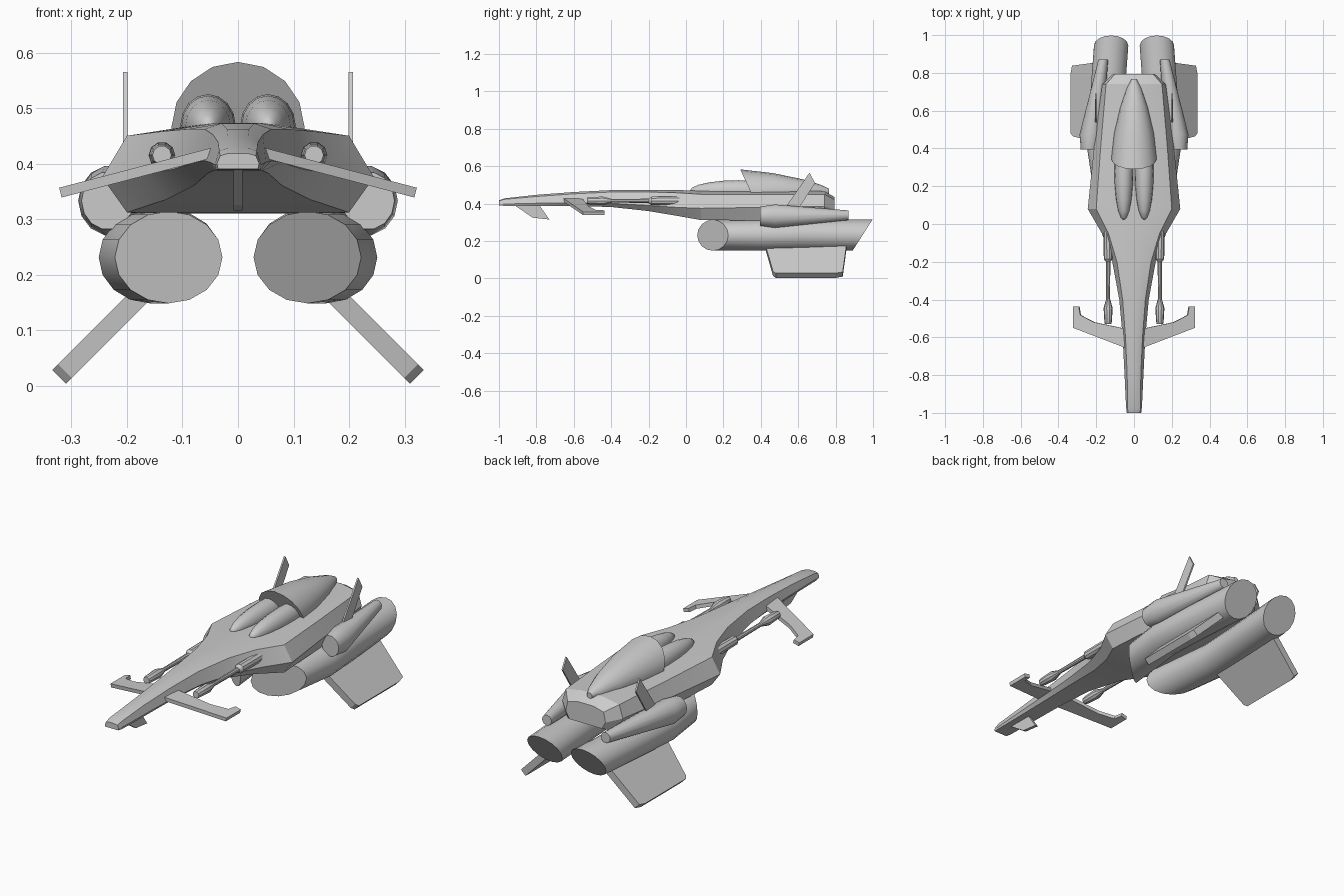
import bpy, bmesh, math
from mathutils import Vector

if "Cube" in bpy.data.objects:
    bpy.data.objects.remove(bpy.data.objects["Cube"])


def finish(name, bm, mirror=False, angle=30):
    bmesh.ops.recalc_face_normals(bm, faces=bm.faces)
    me = bpy.data.meshes.new(name)
    bm.to_mesh(me)
    bm.free()
    ob = bpy.data.objects.new(name, me)
    bpy.context.collection.objects.link(ob)
    if mirror:
        m = ob.modifiers.new("Mirror", 'MIRROR')
        m.use_mirror_merge = False
    bpy.ops.object.select_all(action='DESELECT')
    ob.select_set(True)
    bpy.context.view_layer.objects.active = ob
    if angle:
        bpy.ops.object.shade_smooth_by_angle(angle=math.radians(angle))
    return ob


def loft(name, rings, mirror=False, angle=30):
    """Skin a list of equal-length point rings and cap both ends."""
    bm = bmesh.new()
    rows = [[bm.verts.new(p) for p in r] for r in rings]
    n = len(rows[0])
    for a, b in zip(rows, rows[1:]):
        for i in range(n):
            j = (i + 1) % n
            bm.faces.new((a[i], a[j], b[j], b[i]))
    bm.faces.new(rows[0])
    bm.faces.new(rows[-1][::-1])
    return finish(name, bm, mirror, angle)


def ring(x, y, z, rx, rz, n=16, skew_x=0, skew_z=0):
    """Ellipse across y; skews slant it along y over its width or height."""
    pts = []
    for i in range(n):
        t = 2 * math.pi * i / n
        c, s = math.cos(t), math.sin(t)
        pts.append(Vector((x + rx * c, y + skew_x * c + skew_z * s, z + rz * s)))
    return pts


def plate(name, outline, offset, mirror=False):
    """Flat panel: outline thickened both ways along the offset."""
    o = Vector(offset)
    return loft(name, [[Vector(p) - o for p in outline], [Vector(p) + o for p in outline]],
                mirror, 0)


# Fuselage: y, then half-width and height of bottom, side, shoulder and spine
sections = [
    (-1.00, .036, .390, .038, .400, .032, .414, .018, .418),
    (-.97, .040, .388, .042, .398, .034, .423, .018, .428),
    (-.80, .042, .387, .050, .402, .036, .438, .018, .447),
    (-.60, .045, .387, .060, .405, .045, .452, .020, .462),
    (-.40, .055, .382, .078, .402, .060, .462, .030, .472),
    (-.20, .080, .360, .115, .390, .090, .462, .040, .473),
    (-.05, .130, .335, .170, .380, .135, .458, .050, .472),
    (.08, .200, .312, .245, .375, .200, .450, .070, .470),
    (.40, .180, .310, .212, .380, .177, .450, .070, .468),
    (.74, .140, .310, .168, .385, .148, .450, .060, .466),
    (.795, .090, .335, .110, .370, .100, .420, .045, .435),
]
rings = []
for y, *s in sections:
    half = [(s[i], s[i + 1]) for i in range(0, 8, 2)]
    rings.append([Vector((x, y, z)) for x, z in half] +
                 [Vector((-x, y, z)) for x, z in reversed(half)])
loft("fuselage", rings, angle=25)

# Dorsal hood, open end slanting forward at the top
hood = [(.345, .120, .118, -.055), (.48, .105, .098, -.015), (.62, .072, .066, 0),
        (.72, .038, .036, 0), (.765, .014, .014, 0)]
loft("dorsal_hood", [ring(0, y, .465, rx, rz, 16, 0, k) for y, rx, rz, k in hood])

# Twin bulges ahead of the hood
bm = bmesh.new()
bmesh.ops.create_uvsphere(bm, u_segments=16, v_segments=10, radius=1)
for v in bm.verts:
    x, y, z = v.co
    v.co = (.054 + .05 * x, .28 + .26 * z, .468 + .057 * y)
finish("cockpit_bulges", bm, True, 40)

# Main engines: slanted intake and raked exhaust
loft("main_engines", [
    ring(.125, .143, .231, .097, .083, 16, .083),
    ring(.158, .42, .231, .093, .083, 16),
    ring(.145, .62, .231, .091, .083, 16),
    ring(.121, .945, .233, .091, .083, 16, 0, .053)], True)

# Side nacelles
loft("side_nacelles", [
    ring(.235, .395, .333, .047, .052, 14),
    ring(.227, .475, .333, .061, .064, 14),
    ring(.163, .87, .338, .026, .026, 14)], True)

# Gun barrels
gun = [(-.53, .017), (-.515, .020), (-.445, .024), (-.395, .010), (-.20, .012),
       (-.185, .023), (.02, .025)]
loft("guns", [ring(.137, y, .415, r, r, 10) for y, r in gun], True)

# Upright fins on the nacelles
plate("nacelle_fins", [(.203, .525, .37), (.203, .60, .37), (.203, .69, .51),
                       (.203, .66, .565)], (.004, 0, 0), True)

# Lower wings, angled 45 degrees down
plate("lower_wings", [(.155, .42, .183), (.155, .86, .183), (.316, .838, .022),
                      (.3225, .80, .0155), (.3225, .48, .0155), (.312, .465, .026)],
      (.0125, 0, .0125), True)


# Canards, drooping toward the tips
def droop(x, y):
    return (x, y, .417 - .262 * (x - .055))


plate("canards", [droop(*p) for p in [(.02, -.665), (.32, -.55), (.32, -.437), (.29, -.437),
                                      (.283, -.482), (.21, -.52), (.02, -.56)]],
      (.0022, 0, .0088), True)

# Chin fin under the nose
plate("chin_fin", [(0, -.93, .40), (0, -.82, .325), (0, -.73, .315), (0, -.79, .40)],
      (.008, 0, 0))
